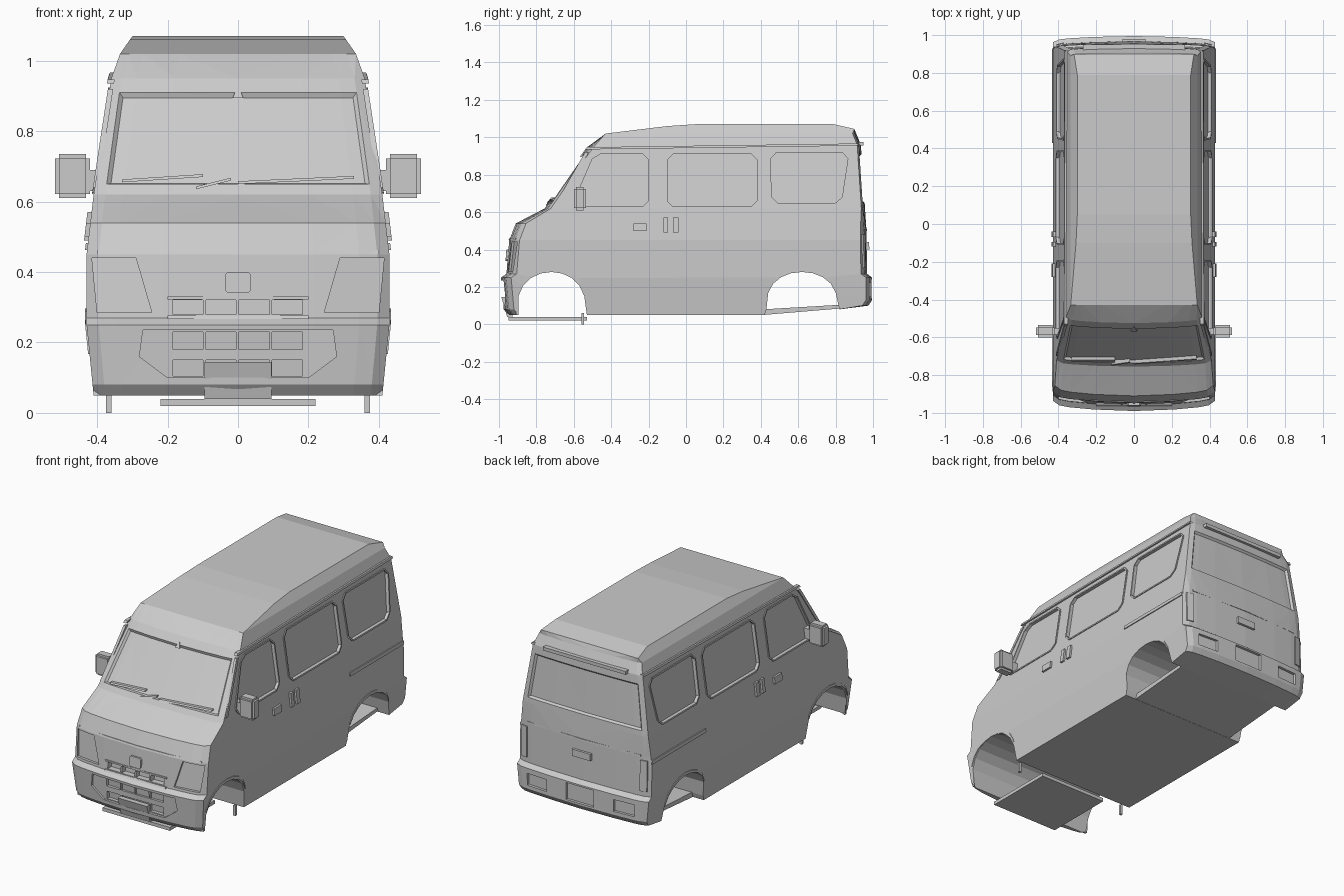
import bpy, bmesh, math
from mathutils import Vector

if "Cube" in bpy.data.objects:
    bpy.data.objects.remove(bpy.data.objects["Cube"])

paint = bpy.data.materials.new("body_grey")
paint.use_nodes = True
GREY = (0.6, 0.6, 0.6, 1)
paint.diffuse_color = GREY
paint.node_tree.nodes["Principled BSDF"].inputs["Base Color"].default_value = GREY

# Side profile (y, z) pieces and half width by height
FRONT = [(-.95, .05), (-.975, .08), (-.99, .25), (-.96, .27), (-.945, .45), (-.91, .54),
         (-.755, .62), (-.735, .65), (-.555, .91), (-.525, .95)]
ROOF = [(-.43, 1.02), (-.1, 1.06), (.05, 1.07), (.79, 1.07), (.9, 1.045)]
BACK = [(.935, .96), (.965, .5), (.968, .27), (.995, .25), (.995, .13), (.975, .1)]
WIDTH = [(.41, .05), (.43, .25), (.43, .45), (.41, .62), (.36, .95), (.335, 1.02), (.3, 1.07)]
ROUND = [(0, 0), (.008, .5), (.02, .8), (.03, .92), (.055, 1)]


def lookup(table, t):
    """Piecewise linear first value as a function of the second."""
    rows = sorted(table, key=lambda r: r[1])
    if t <= rows[0][1]:
        return rows[0][0]
    for (a, s), (b, e) in zip(rows, rows[1:]):
        if t <= e:
            return a + (b - a) * (t - s) / (e - s)
    return rows[-1][0]


def width(z):
    return lookup(WIDTH, z)


def corner(x, z):
    return lookup(ROUND, min(1, abs(x) / width(z))) * (1 if z < .6 else .6)


# Surface maps: outline point (a, z) plus outward distance d
def on_side(a, z, d):
    return (width(z) + d, a, z)


def on_front(a, z, d):
    return (a, lookup(FRONT, z) + corner(a, z) - d, z)


def on_back(a, z, d):
    return (a, lookup(BACK, z) - .6 * corner(a, z) + d, z)


def finish(name, bm):
    bmesh.ops.recalc_face_normals(bm, faces=bm.faces)
    me = bpy.data.meshes.new(name)
    bm.to_mesh(me)
    bm.free()
    me.materials.append(paint)
    ob = bpy.data.objects.new(name, me)
    bpy.context.collection.objects.link(ob)
    return ob


def prism(bm, outline, place, low, high, mirror=False):
    for s in ((1, -1) if mirror else (1,)):
        rings = []
        for d in (low, high):
            pts = [Vector(place(a, z, d)) for a, z in outline]
            rings.append([bm.verts.new((s * p.x, p.y, p.z)) for p in pts])
        n = len(outline)
        bm.faces.new(rings[0])
        bm.faces.new(rings[1][::-1])
        for i in range(n):
            j = (i + 1) % n
            bm.faces.new((rings[0][j], rings[0][i], rings[1][i], rings[1][j]))


def rect(a, b, lo, hi):
    return [(a, lo), (b, lo), (b, hi), (a, hi)]


def clipped(outline, r=.025):
    """Chamfer every corner of an outline."""
    out = []
    for i, p in enumerate(outline):
        p = Vector(p)
        for q in (outline[i - 1], outline[(i + 1) % len(outline)]):
            out.append(tuple(p + (Vector(q) - p).normalized() * r))
    return out


def part(name, outlines, place, low, high, mirror=False):
    bm = bmesh.new()
    for o in outlines:
        prism(bm, o, place, low, high, mirror)
    return finish(name, bm)


def box(name, lo, hi, mirror=False, bevel=0):
    bm = bmesh.new()
    prism(bm, rect(lo[1], hi[1], lo[2], hi[2]), lambda a, z, d: (d, a, z), lo[0], hi[0], mirror)
    if bevel:
        bmesh.ops.bevel(bm, geom=bm.edges[:], offset=bevel, segments=2, affect='EDGES')
    return finish(name, bm)


def arch(cy, r, start, end, lift):
    pts = []
    for i in range(11):
        a = math.pi * i / 10
        pts.append((cy + r * math.cos(a), lift + (.28 - lift) * math.sin(a) ** .7))
    return [(end, lift)] + pts[1:-1] + [(start, lift)]


# Body shell: profile swept across, sliced, then shaped
bm = bmesh.new()
outline = FRONT + ROOF + BACK + arch(.62, .19, .43, .82, .08) + [(.42, .05)] \
    + arch(-.72, .185, -.91, -.53, .05)
prism(bm, outline, lambda a, z, d: (d, a, z), -1, 1)


def slice_at(co, no):
    bmesh.ops.bisect_plane(bm, geom=bm.verts[:] + bm.edges[:] + bm.faces[:],
                           plane_co=co, plane_no=no, dist=1e-5)


for z in (.25, .45, .62, .65, .91, .95, 1.02):
    slice_at((0, 0, z), (0, 0, 1))
for u in (-.92, -.8, -.5, 0, .5, .8, .92):
    slice_at((u, 0, 0), (1, 0, 0))
for v in bm.verts:
    y, z = v.co.y, v.co.z
    v.co.x *= width(z)
    if y < lookup(FRONT, z) + .03 and z < 1:
        v.co.y += corner(v.co.x, z)
    elif y > lookup(BACK, z) - .03 and z < 1.06:
        v.co.y -= .6 * corner(v.co.x, z)
bmesh.ops.recalc_face_normals(bm, faces=bm.faces)
# Recessed windscreen and rear window
for facing in (-1, 1):
    glass = []
    for f in bm.faces:
        c = f.calc_center_median()
        if .65 < c.z < .91 and f.normal.y * facing > .5 and abs(c.x) < .92 * width(c.z):
            glass.append(f)
    bmesh.ops.inset_region(bm, faces=glass, thickness=.01, depth=-.012, use_even_offset=True)
bmesh.ops.triangulate(bm, faces=bm.faces)
body = finish("van_body", bm)


def carve(cuts):
    bm = bmesh.new()
    for o, place, depth, mirror in cuts:
        prism(bm, o, place, -depth, .08, mirror)
    cutter = finish("cutter", bm)
    mod = body.modifiers.new("carve", 'BOOLEAN')
    mod.operation, mod.solver, mod.object = 'DIFFERENCE', 'EXACT', cutter
    bpy.context.view_layer.objects.active = body
    bpy.ops.object.modifier_apply(modifier=mod.name)
    bpy.data.objects.remove(cutter)


# Side windows, headlamps, lower intake, bumper lamps and plate recess
windows = [[(-.61, .63), (-.2, .63), (-.2, .91), (-.49, .91)],
           rect(-.1, .38, .63, .91),
           [(.46, .65), (.83, .65), (.87, .915), (.45, .915)]]
headlamp = [(.245, .285), (.4, .285), (.415, .44), (.29, .44)]
carve([(clipped(w), on_side, .015, True) for w in windows]
      + [(headlamp, on_front, .012, True),
         ([(-.2, .1), (.2, .1), (.28, .16), (.27, .235), (-.27, .235), (-.28, .16)], on_front, .012, False),
         (rect(.22, .35, .15, .22), on_back, .015, True),
         (rect(-.09, .09, .14, .24), on_back, .015, False)])
# Grille openings
cells = []
for lo, hi in ((.28, .32), (.18, .23), (.105, .15)):
    for i in range(4):
        x = -.185 + i * .094
        cells.append((rect(x, x + .086, lo, hi), on_front, .035, False))
carve(cells)

# Window seals and trim
seals = []
for w in windows:
    o = clipped(w, .03)
    for i, p in enumerate(o):
        p, q = Vector(p), Vector(o[(i + 1) % len(o)])
        n = Vector((q.y - p.y, p.x - q.x)).normalized() * .009
        seals.append([tuple(p), tuple(q), tuple(q + n), tuple(p + n)])
part("window_seals", seals, on_side, -.008, .005, True)
part("roof_gutter", [[(-.54, .935), (.92, .955), (.92, .967), (-.53, .947)]], on_side, -.01, .01, True)
part("front_pillar_trim", [[(-.7, .64), (-.68, .64), (-.52, .92), (-.54, .92)]], on_side, -.01, .005, True)
part("slide_rail", [rect(.43, .93, .462, .482)], on_side, -.005, .006, True)
part("door_handles", [rect(-.28, -.21, .5, .54), rect(-.12, -.095, .49, .57), rect(-.07, -.04, .49, .57)],
     on_side, -.005, .012, True)
part("arch_lips", [[(y0, z0), (y1, z1), (y1, z1 + .016), (y0, z0 + .016)]
                   for c in (-.72, .62)
                   for (y0, z0), (y1, z1) in zip(arch(c, .19, 0, 0, .08)[1:-2], arch(c, .19, 0, 0, .08)[2:-1])],
     on_side, -.02, .004, True)

# Front details
part("badge_plate", [clipped(rect(-.037, .037, .34, .4), .008)], on_front, -.01, .012)
part("number_plate", [rect(-.095, .095, .04, .145)], on_front, -.02, .01)
part("grille_trim", [rect(-.2, .2, .322, .33), rect(-.2, .2, .266, .276)], on_front, -.01, .008)
part("hood_edge", [rect(a, a + .2, .452, .462) for a in (-.4, -.2, 0, .2)], on_front, -.01, .004)
part("wipers", [[(-.33, .655), (-.1, .67), (-.1, .678), (-.33, .663)],
                [(0, .65), (.33, .665), (.33, .673), (0, .658)],
                [(-.12, .635), (-.02, .66), (-.02, .668), (-.12, .643)]], on_front, -.01, .008)
part("mirror_mount", [[(-.015, .895), (.015, .895), (0, .93)]], on_front, -.01, .003)

# Rear details
part("tailgate_handle", [rect(-.06, .06, .4, .44)], on_back, -.01, .015)
part("tailgate_crease", [rect(-.37, 0, .5, .51), rect(0, .37, .5, .51)], on_back, -.015, .004)
part("tail_lamps", [rect(.37, .41, .3, .48)], on_back, -.01, .009, True)
box("rear_spoiler", (-.27, .9, .955), (.27, .95, .975))

# Door mirrors
box("door_mirrors", (.42, -.6, .61), (.52, -.535, .735), True, .012)
box("mirror_arms", (.38, -.585, .63), (.43, -.55, .69), True)

# Underside
box("front_undertray", (-.22, -.95, .02), (.22, -.53, .04))
box("undertray_stubs", (.36, -.56, 0), (.375, -.545, .06), True)
bm = bmesh.new()
prism(bm, [(.41, .05), (.83, .085), (.83, .105), (.41, .08)], lambda a, z, d: (d, a, z), -.34, .34)
finish("rear_floor", bm)
